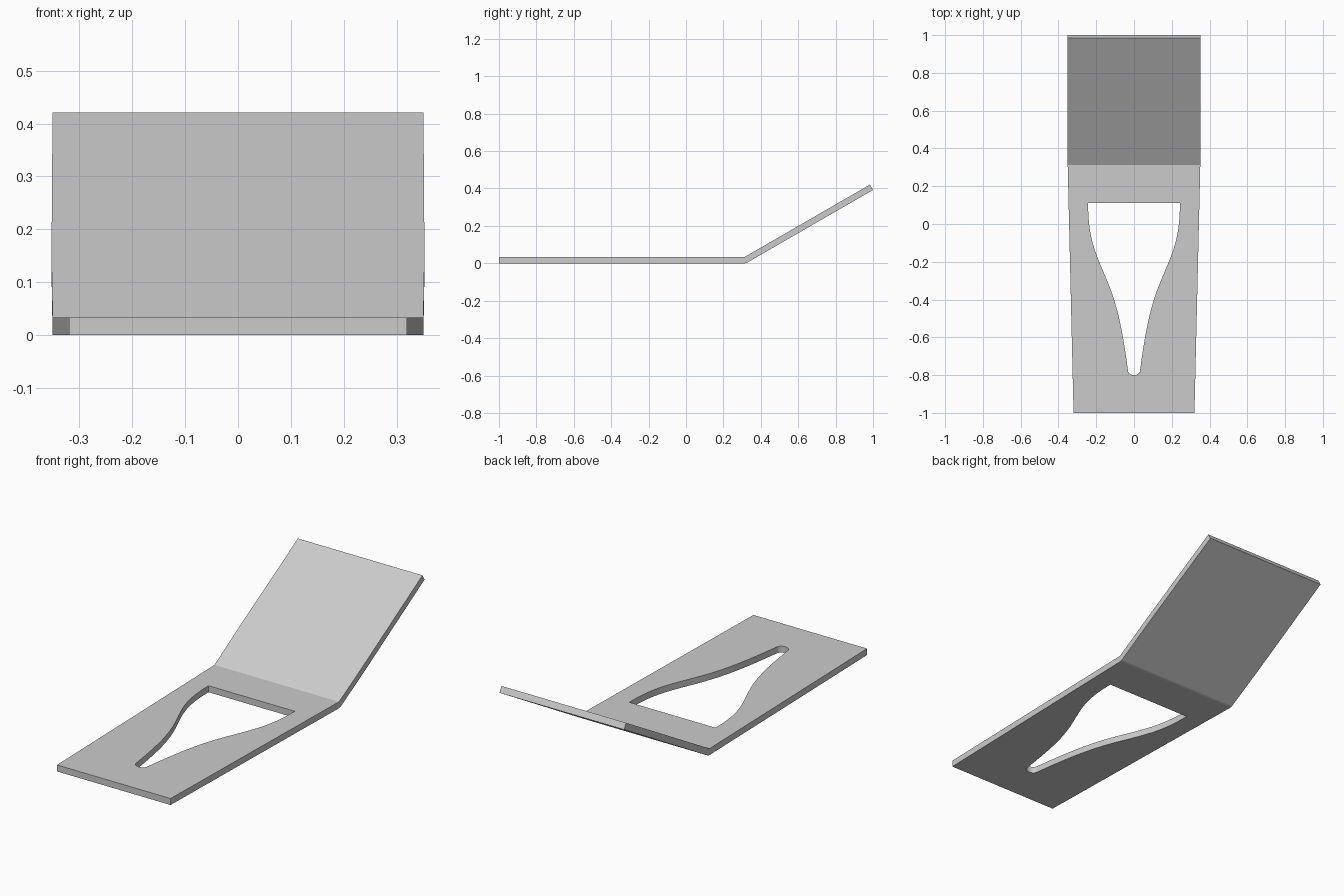
import bpy, bmesh, math
from mathutils import Vector
from mathutils.geometry import interpolate_bezier

cube = bpy.data.objects.get("Cube")
if cube:
    bpy.data.objects.remove(cube, do_unlink=True)

THICK = 0.033
FOLD_Y = 0.312          # inner crease of the fold
FOLD = math.radians(30)

grey = bpy.data.materials.new("plain grey")
grey.use_nodes = True
grey.diffuse_color = (0.6, 0.6, 0.6, 1)
grey.node_tree.nodes["Principled BSDF"].inputs["Base Color"].default_value = (0.6, 0.6, 0.6, 1)


def make_object(name, bm):
    bmesh.ops.remove_doubles(bm, verts=bm.verts, dist=1e-5)
    bmesh.ops.recalc_face_normals(bm, faces=bm.faces)
    mesh = bpy.data.meshes.new(name)
    bm.to_mesh(mesh)
    bm.free()
    obj = bpy.data.objects.new(name, mesh)
    bpy.context.collection.objects.link(obj)
    mesh.materials.append(grey)
    return obj


def station(bm, y, z, angle, half_width):
    """Four corners of the sheet; y, z is on its upper face."""
    low_y = y + THICK * math.sin(angle)
    low_z = z - THICK * math.cos(angle)
    return [bm.verts.new(p) for p in (
        (-half_width, y, z), (half_width, y, z),
        (half_width, low_y, low_z), (-half_width, low_y, low_z))]


# Folded sheet: flat base, rounded outer fold, raised panel
bm = bmesh.new()
rings = [station(bm, -1, THICK, 0, 0.32)]
STEPS = 6
for i in range(STEPS + 1):
    rings.append(station(bm, FOLD_Y, THICK, FOLD * i / STEPS, 0.351))
end_y = 1 - THICK * math.sin(FOLD)
for y, half_width in ((0.51, 0.353), (end_y, 0.351)):
    rings.append(station(bm, y, THICK + (y - FOLD_Y) * math.tan(FOLD), FOLD, half_width))
for a, b in zip(rings, rings[1:]):
    for i in range(4):
        j = (i + 1) % 4
        if i == 0 and (a[0].co - b[0].co).length < 1e-6:
            continue    # the upper face has no width at the crease
        bm.faces.new((a[i], a[j], b[j], b[i]))
bm.faces.new(rings[0])
bm.faces.new(rings[-1])
sheet = make_object("folded_sheet", bm)

# Flared opening: half outline from two curves and a round tip, then mirrored
half = []
for curve in (((0.243, 0.11), (0.243, -0.08), (0.205, -0.15), (0.142, -0.30)),
              ((0.142, -0.30), (0.079, -0.45), (0.056, -0.60), (0.032, -0.775))):
    half += interpolate_bezier(*[Vector((x, y, 0)) for x, y in curve], 20)[:-1]
for i in range(8):
    a = math.pi / 2 * i / 8
    half.append(Vector((0.032 * math.cos(a), -0.775 - 0.025 * math.sin(a), 0)))
outline = half + [Vector((0, -0.80, 0))] + [Vector((-p.x, p.y, 0)) for p in reversed(half)]

bm = bmesh.new()
face = bm.faces.new([bm.verts.new((p.x, p.y, -0.1)) for p in outline])
sides = bmesh.ops.extrude_face_region(bm, geom=[face])
bmesh.ops.translate(bm, vec=(0, 0, 0.3),
                    verts=[v for v in sides["geom"] if isinstance(v, bmesh.types.BMVert)])
cutter = make_object("opening_cutter", bm)
cutter.hide_render = True

# Cut the opening and discard the cutter
cut = sheet.modifiers.new("opening", 'BOOLEAN')
cut.operation = 'DIFFERENCE'
cut.solver = 'EXACT'
cut.object = cutter
bpy.context.view_layer.update()
graph = bpy.context.evaluated_depsgraph_get()
sheet_mesh = bpy.data.meshes.new_from_object(sheet.evaluated_get(graph))
sheet.modifiers.clear()
sheet.data = sheet_mesh
bpy.data.objects.remove(cutter, do_unlink=True)
